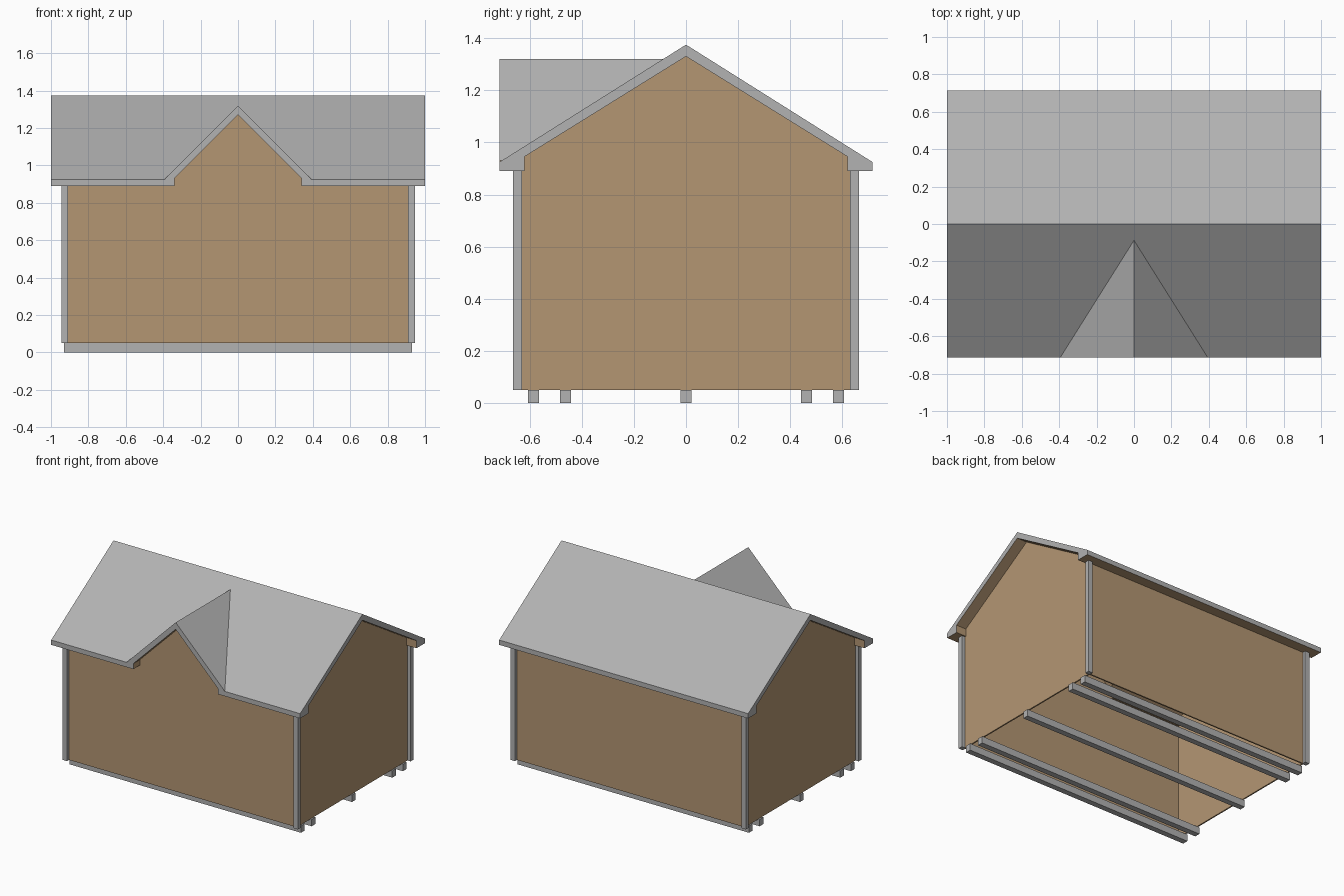
import bpy, bmesh

if "Cube" in bpy.data.objects:
    bpy.data.objects.remove(bpy.data.objects["Cube"])


def material(name, rgb):
    m = bpy.data.materials.new(name)
    m.diffuse_color = (*rgb, 1)
    m.use_nodes = True
    m.node_tree.nodes["Principled BSDF"].inputs["Base Color"].default_value = m.diffuse_color
    return m


GREY = material("grey trim", (0.445, 0.445, 0.445))
TAN = material("tan siding", (0.456, 0.305, 0.171))


def prism(name, pts, axis, a, b, mats=(GREY,)):
    """Extrude a 2D (across, z) profile along x or y, from a to b."""
    bm = bmesh.new()
    place = (lambda p, t: (t, p[0], p[1])) if axis == "x" else (lambda p, t: (p[0], t, p[1]))
    lo = [bm.verts.new(place(p, a)) for p in pts]
    hi = [bm.verts.new(place(p, b)) for p in pts]
    bm.faces.new(lo)
    bm.faces.new(hi)
    for i in range(len(pts)):
        j = (i + 1) % len(pts)
        bm.faces.new((lo[i], lo[j], hi[j], hi[i]))
    bmesh.ops.recalc_face_normals(bm, faces=bm.faces)
    me = bpy.data.meshes.new(name)
    bm.to_mesh(me)
    bm.free()
    for m in mats:
        me.materials.append(m)
    ob = bpy.data.objects.new(name, me)
    bpy.context.collection.objects.link(ob)
    return ob


def sym(half):
    """Mirror a right-hand half profile whose last point is the apex."""
    return half + [(-x, z) for x, z in reversed(half[:-1])]


def box(name, x0, x1, y0, y1, z0, z1, mat):
    return prism(name, [(y0, z0), (y1, z0), (y1, z1), (y0, z1)], "x", x0, x1, (mat,))


# Roof: main gable joined with front dormer, hollowed by matching inner prisms
roof = prism("roof", sym([(0.715, 0.89), (0.715, 0.925), (0, 1.375)]), "x", -1, 1, (GREY, TAN))
dormer = prism("dormer_outer", sym([(0.39, 0.89), (0.39, 0.93), (0, 1.32)]), "y", -0.715, 0)
main_void = prism("main_void", sym([(0.62, 0.8), (0.62, 0.945), (0, 1.33)]), "x", -1.1, 1.1)
dormer_void = prism("dormer_void", sym([(0.34, 0.8), (0.34, 0.93), (0, 1.27)]), "y", -0.8, -0.01)
helpers = [(dormer, "UNION"), (main_void, "DIFFERENCE"), (dormer_void, "DIFFERENCE")]
for helper, op in helpers:
    mod = roof.modifiers.new(op, "BOOLEAN")
    mod.operation, mod.object, mod.solver = op, helper, "EXACT"
bpy.context.view_layer.update()
result = bpy.data.meshes.new_from_object(roof.evaluated_get(bpy.context.evaluated_depsgraph_get()))
roof.modifiers.clear()
roof.data = result
for helper, op in helpers:
    bpy.data.objects.remove(helper)
result.materials.clear()
result.materials.append(GREY)
result.materials.append(TAN)
# Upper slopes and outer fascias are grey, undersides and inner returns tan
for f in result.polygons:
    n, c = f.normal, f.center
    outer = n.z > 0.1 or (abs(n.x) > 0.99 and abs(c.x) > 0.99) or (abs(n.y) > 0.99 and abs(c.y) > 0.71)
    f.material_index = 0 if outer else 1

# Walls: thin panels, open underneath
prism("front_wall", [(-0.915, 0.05), (0.915, 0.05), (0.915, 0.9), (0.345, 0.9), (0.345, 0.93), (0, 1.275),
                     (-0.345, 0.93), (-0.345, 0.9), (-0.915, 0.9)], "y", -0.64, -0.63, (TAN,))
box("back_wall", -0.915, 0.915, 0.63, 0.64, 0.05, 0.9, TAN)
gable = sym([(0.635, 0.05), (0.635, 0.9), (0.625, 0.9), (0.625, 0.945), (0, 1.335)])
for side, s in (("left", -1), ("right", 1)):
    prism(side + "_gable_wall", gable, "x", s * 0.91, s * 0.92, (TAN,))

# Corner posts
for side, s in (("left", -1), ("right", 1)):
    for end, t in (("front", -1), ("back", 1)):
        xs, ys = sorted((s * 0.91, s * 0.945)), sorted((t * 0.63, t * 0.663))
        box(f"{end}_{side}_corner_post", *xs, *ys, 0.05, 0.895, GREY)

# Floor skids
for i, y in enumerate((-0.585, -0.462, 0, 0.462, 0.585)):
    box(f"skid_{i + 1}", -0.93, 0.93, y - 0.021, y + 0.021, 0, 0.05, GREY)
